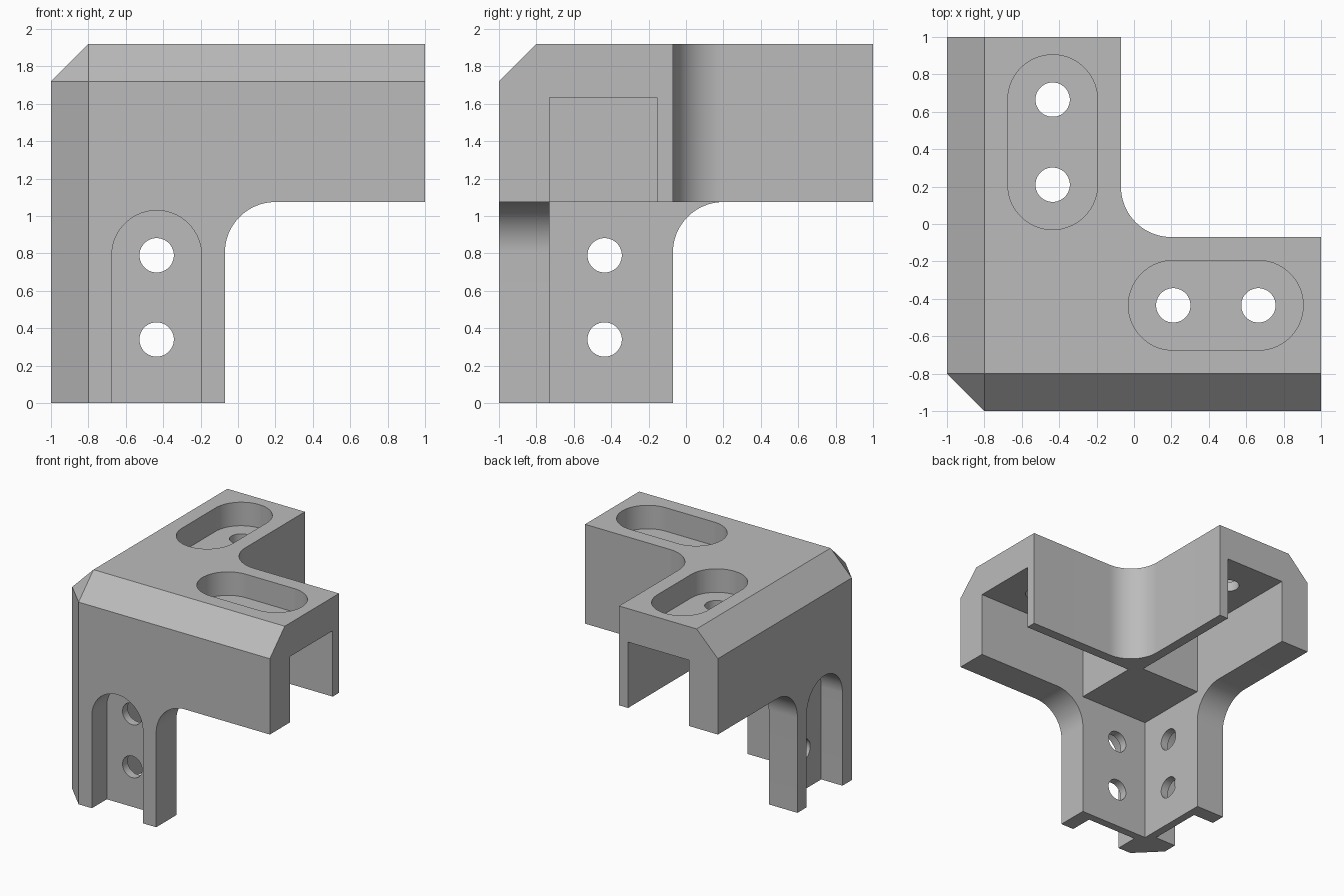
import bpy, bmesh, math

if "Cube" in bpy.data.objects:
    bpy.data.objects.remove(bpy.data.objects["Cube"], do_unlink=True)

INNER, EDGE, UNDER, TOP = -0.73, -0.07, 1.075, 1.92   # channel wall, arm edge, arm underside, top
MID, DEPTH = -0.435, 0.2                              # centre line and depth of the slots

grey = bpy.data.materials.new("grey plastic")
grey.use_nodes = True
colour = (0.5, 0.5, 0.5, 1)
grey.diffuse_color = colour
grey.node_tree.nodes["Principled BSDF"].inputs["Base Color"].default_value = colour


def finish(bm, name):
    bmesh.ops.remove_doubles(bm, verts=bm.verts, dist=1e-5)
    bmesh.ops.recalc_face_normals(bm, faces=bm.faces)
    mesh = bpy.data.meshes.new(name)
    bm.to_mesh(mesh)
    bm.free()
    mesh.materials.append(grey)
    obj = bpy.data.objects.new(name, mesh)
    bpy.context.collection.objects.link(obj)
    return obj


def prism(outline, lo, hi, axis="z", swap=False):
    """Extrude a 2D outline along z or y; swap trades x and y."""
    bm = bmesh.new()

    def place(u, v, w):
        x, y, z = (u, v, w) if axis == "z" else (u, w, v)
        return (y, x, z) if swap else (x, y, z)

    a = [bm.verts.new(place(u, v, lo)) for u, v in outline]
    b = [bm.verts.new(place(u, v, hi)) for u, v in outline]
    bm.faces.new(a)
    bm.faces.new(b)
    for i in range(len(a)):
        j = (i + 1) % len(a)
        bm.faces.new((a[i], a[j], b[j], b[i]))
    return finish(bm, "cutter")


def rect(u0, u1, v0, v1):
    return [(u0, v0), (u1, v0), (u1, v1), (u0, v1)]


def stadium(u, v0, v1, r, n=24):
    arc = [math.pi * (i + 0.5) / n for i in range(n)]
    ends = [(u + r, v1)] if v1 > v0 else []
    pts = ends + [(u + r * math.cos(t), v1 + r * math.sin(t)) for t in arc]
    if v1 > v0:
        pts += [(u - r, v1), (u - r, v0)]
    pts += [(u - r * math.cos(t), v0 - r * math.sin(t)) for t in arc]
    return pts + ([(u + r, v0)] if v1 > v0 else [])


def rounded_notch(v, sign, far, r=0.27, n=20):
    """Region beyond u = EDGE and v, with a filleted inside corner."""
    arc = [math.pi / 2 * i / n for i in range(n + 1)]
    pts = [(EDGE + r - r * math.cos(t), v + sign * (r - r * math.sin(t))) for t in arc]
    return pts + [(1.2, v), (1.2, far), (EDGE, far)]


# Outer block with the three outside edges chamfered
bm = bmesh.new()
bmesh.ops.create_cube(bm, size=2)
for v in bm.verts:
    v.co.z = (v.co.z + 1) / 2 * TOP
corner = next(v for v in bm.verts if v.co.x < 0 and v.co.y < 0 and v.co.z > 0)
bmesh.ops.bevel(bm, geom=list(corner.link_edges), offset=DEPTH, segments=1,
                affect="EDGES", profile=0.5)
bracket = finish(bm, "corner_bracket")

# Space between the two arms, and the hollow inside the leg
cutters = [
    prism(rounded_notch(EDGE, 1, 1.2), -0.2, 2.2),
    prism(rect(INNER, 1.2, INNER, 1.2), -0.2, UNDER),
]
for swap in (False, True):
    cutters += [
        # filleted space beneath the arm
        prism(rounded_notch(UNDER, -1, -0.2), -1.2, -0.6, "y", swap),
        # channel inside the arm
        prism(rect(EDGE, 1.2, INNER, -0.155), 1.0, 1.635, "z", swap),
        # recessed slots on the leg and on the arm top
        prism(stadium(MID, -0.5, 0.79, 0.24), -1.2, DEPTH - 1, "y", swap),
        prism(stadium(MID, 0.21, 0.665, 0.24), TOP - DEPTH, 2.2, "z", swap),
    ]
    # screw holes
    for v in (0.34, 0.79):
        cutters.append(prism(stadium(MID, v, v, 0.092, 16), -1.2, -0.5, "y", swap))
    for v in (0.21, 0.665):
        cutters.append(prism(stadium(MID, v, v, 0.092, 16), 1.5, 2.2, "z", swap))

bpy.context.view_layer.objects.active = bracket
bracket.select_set(True)
for cutter in cutters:
    cutter.hide_render = True
    mod = bracket.modifiers.new("cut", "BOOLEAN")
    mod.operation = "DIFFERENCE"
    mod.solver = "EXACT"
    mod.object = cutter
    bpy.ops.object.modifier_apply(modifier=mod.name)
    bpy.data.objects.remove(cutter, do_unlink=True)

bpy.ops.object.shade_smooth_by_angle(angle=math.radians(30))
